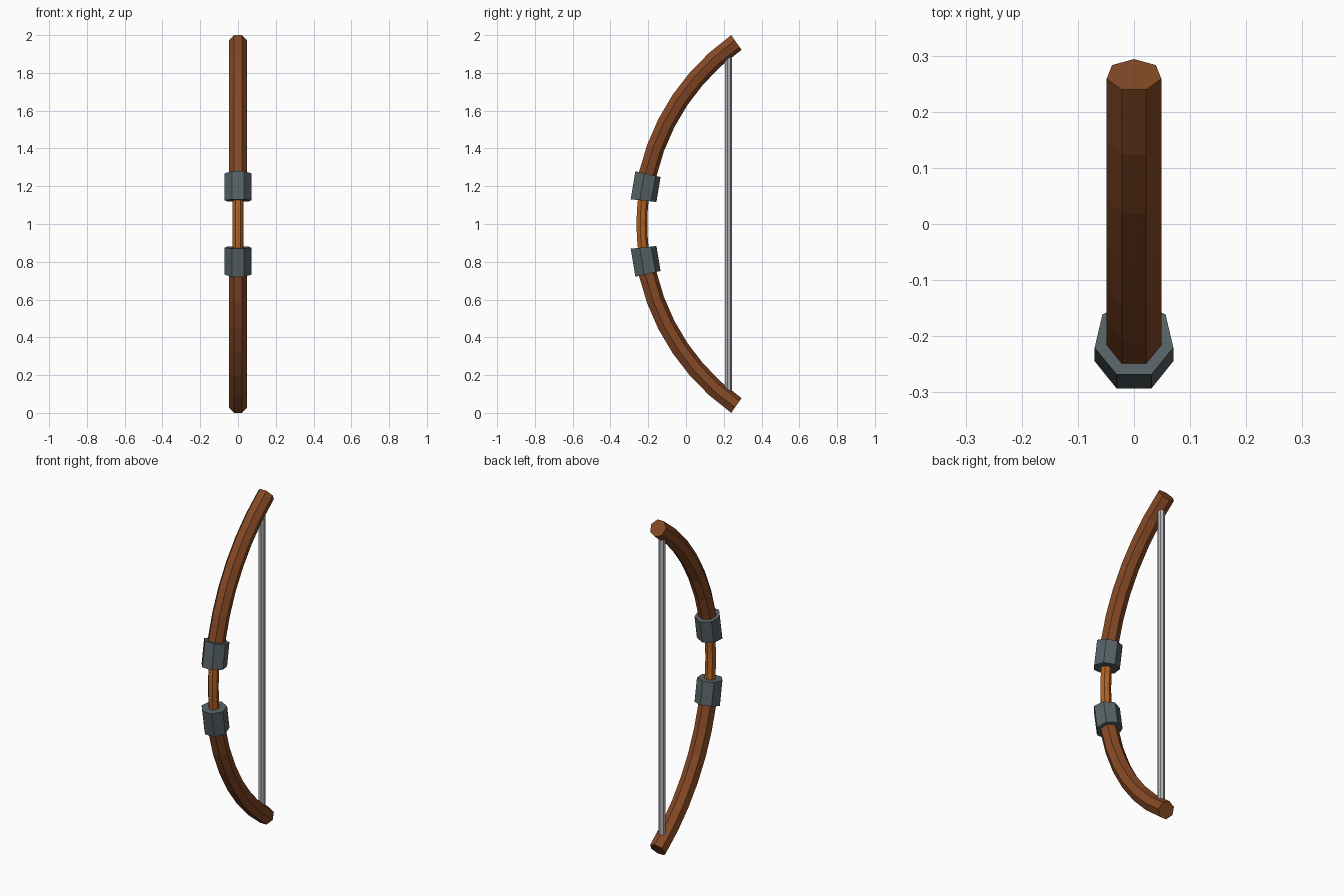
import bpy, bmesh, math
from mathutils import Vector

if "Cube" in bpy.data.objects:
    bpy.data.objects.remove(bpy.data.objects["Cube"])

ARC_R = 1.177        # radius of the bow's curve
ARC_Y = 0.942        # centre of the curve (y), at mid height z = 1
SIDES = 7


def material(name, rgb):
    m = bpy.data.materials.new(name)
    m.diffuse_color = (*rgb, 1)
    m.use_nodes = True
    m.node_tree.nodes["Principled BSDF"].inputs["Base Color"].default_value = m.diffuse_color
    return m


wood = material("dark wood", (0.235, 0.066, 0.018))
grip_wood = material("orange wood", (0.45, 0.125, 0.016))
iron = material("blue grey iron", (0.095, 0.122, 0.133))
cord = material("pale grey cord", (0.48, 0.48, 0.48))


def tube(name, frames, radius, mat):
    """Sweep a heptagon through (centre, inward direction) frames and cap it."""
    bm = bmesh.new()
    rings = []
    for centre, inward in frames:
        ring = []
        for k in range(SIDES):
            a = math.tau * k / SIDES
            offset = inward * math.cos(a) + Vector((1, 0, 0)) * math.sin(a)
            ring.append(bm.verts.new(centre + offset * radius))
        rings.append(ring)
    for lo, hi in zip(rings, rings[1:]):
        for k in range(SIDES):
            n = (k + 1) % SIDES
            bm.faces.new((lo[k], lo[n], hi[n], hi[k]))
    bm.faces.new(rings[0])
    bm.faces.new(rings[-1])
    bmesh.ops.recalc_face_normals(bm, faces=bm.faces)
    mesh = bpy.data.meshes.new(name)
    bm.to_mesh(mesh)
    bm.free()
    mesh.materials.append(mat)
    obj = bpy.data.objects.new(name, mesh)
    bpy.context.collection.objects.link(obj)
    return obj


def arc(start, end, steps):
    """Frames along the bow's curve, angles in degrees from mid height."""
    frames = []
    for i in range(steps + 1):
        t = math.radians(start + (end - start) * i / steps)
        inward = Vector((0, math.cos(t), -math.sin(t)))
        frames.append((Vector((0, ARC_Y, 1)) - inward * ARC_R, inward))
    return frames


# limbs and the iron collars at their roots
for side, s in (("upper", 1), ("lower", -1)):
    tube(side + "_limb", arc(s * 6.1, s * 54.9, 7), 0.05, wood)
    tube(side + "_collar", arc(s * 6.05, s * 13.0, 1), 0.072, iron)

# slim grip between the collars
tube("grip", arc(-6.5, 6.5, 4), 0.03, grip_wood)

# straight string
back = Vector((0, 1, 0))
tube("bowstring", [(Vector((0, 0.224, z)), back) for z in (0.11, 1.89)], 0.02, cord)
